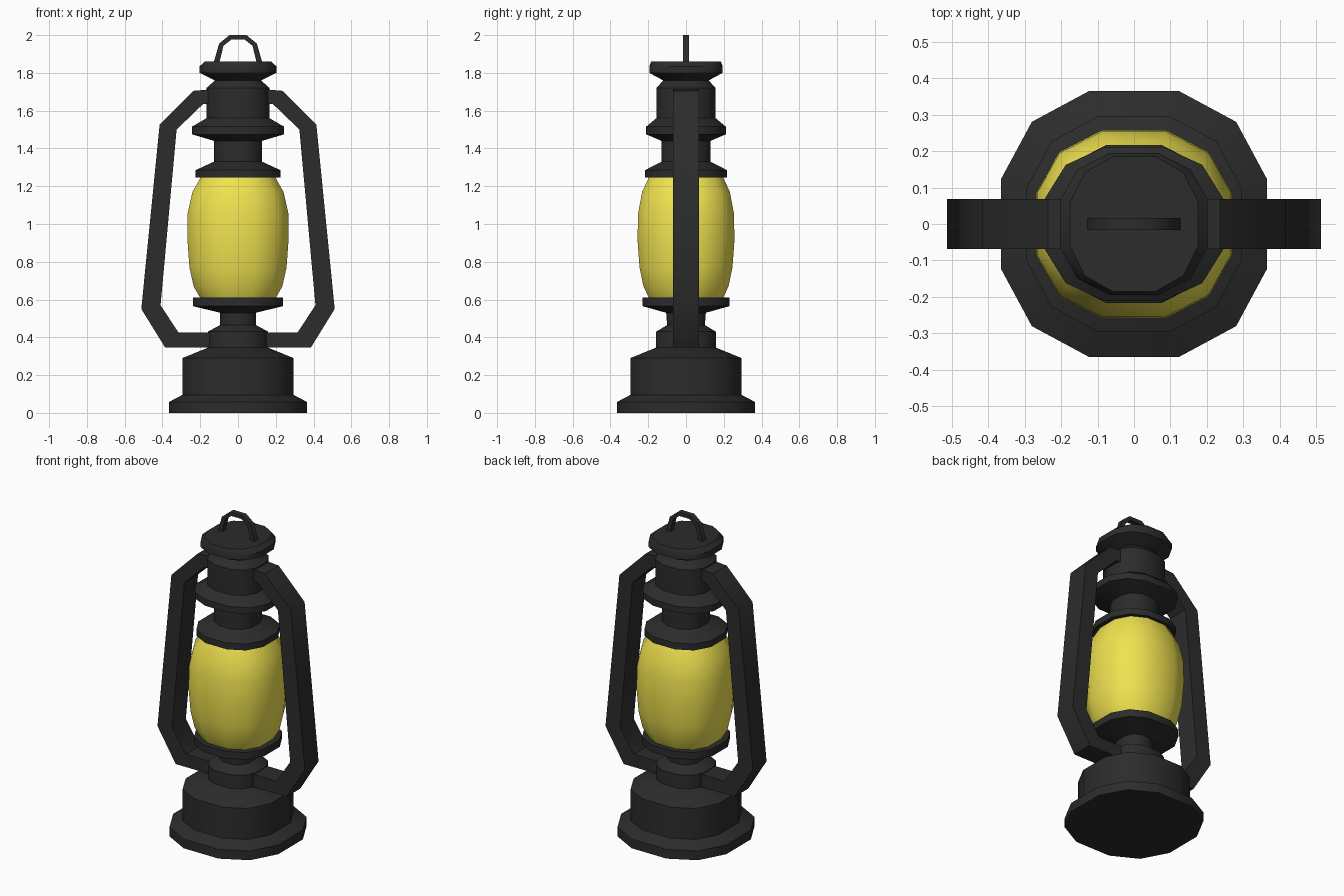
import bpy
import bmesh
import math

if "Cube" in bpy.data.objects:
    bpy.data.objects.remove(bpy.data.objects["Cube"])

# Twelve-sided rounded-square section shared by all turned parts
QUARTER = [(1, 0.334), (0.767, 0.767), (0.334, 1)]
SECTION = []
for k in range(4):
    for x, y in QUARTER:
        for _ in range(k):
            x, y = -y, x
        SECTION.append((x, y))


def material(name, colour):
    mat = bpy.data.materials.new(name)
    mat.diffuse_color = (*colour, 1)
    mat.use_nodes = True
    mat.node_tree.nodes["Principled BSDF"].inputs["Base Color"].default_value = mat.diffuse_color
    return mat


METAL = material("dark_metal", (0.025, 0.025, 0.025))
GLASS = material("yellow_glass", (0.87, 0.76, 0.08))


def finish(name, bm, mat):
    bmesh.ops.recalc_face_normals(bm, faces=bm.faces)
    mesh = bpy.data.meshes.new(name)
    bm.to_mesh(mesh)
    bm.free()
    mesh.materials.append(mat)
    obj = bpy.data.objects.new(name, mesh)
    bpy.context.collection.objects.link(obj)
    bpy.ops.object.select_all(action='DESELECT')
    obj.select_set(True)
    bpy.context.view_layer.objects.active = obj
    bpy.ops.object.shade_smooth_by_angle(angle=math.radians(40))
    return obj


def turned(name, profile, mat, caps=True):
    """Loft the section through (z, half width x, half width y) rings."""
    bm = bmesh.new()
    rings = [[bm.verts.new((x * rx, y * ry, z)) for x, y in SECTION]
             for z, rx, ry in profile]
    n = len(SECTION)
    for a, b in zip(rings, rings[1:]):
        for i in range(n):
            j = (i + 1) % n
            bm.faces.new((a[i], a[j], b[j], b[i]))
    if caps:
        bm.faces.new(rings[0])
        bm.faces.new(rings[-1])
    return finish(name, bm, mat)


def strip(name, outer, inner, half, mat):
    """Rectangular bar between an outer and inner outline in the xz plane."""
    bm = bmesh.new()
    rings = [[bm.verts.new(p) for p in ((ox, -half, oz), (ox, half, oz),
                                        (ix, half, iz), (ix, -half, iz))]
             for (ox, oz), (ix, iz) in zip(outer, inner)]
    for a, b in zip(rings, rings[1:]):
        for i in range(4):
            j = (i + 1) % 4
            bm.faces.new((a[i], a[j], b[j], b[i]))
    bm.faces.new(rings[0])
    bm.faces.new(rings[-1])
    return finish(name, bm, mat)


# Fuel tank, neck and lower glass holder
turned("fuel_tank", [
    (0, 0.365, 0.365), (0.058, 0.365, 0.365), (0.095, 0.295, 0.295),
    (0.29, 0.295, 0.295), (0.345, 0.16, 0.16), (0.43, 0.16, 0.158),
    (0.465, 0.095, 0.1), (0.53, 0.095, 0.105), (0.565, 0.237, 0.23),
    (0.61, 0.237, 0.23)], METAL)

# Glass globe
turned("glass_globe", [
    (0.605, 0.198, 0.195), (0.67, 0.235, 0.225), (0.77, 0.257, 0.246),
    (0.92, 0.268, 0.257), (1.06, 0.266, 0.253), (1.17, 0.241, 0.232),
    (1.25, 0.195, 0.195)], GLASS, caps=False)

# Chimney with its stacked flanges and cap
turned("chimney", [
    (1.245, 0.225, 0.217), (1.285, 0.225, 0.217), (1.33, 0.127, 0.13),
    (1.44, 0.127, 0.13), (1.475, 0.244, 0.211), (1.515, 0.244, 0.211),
    (1.56, 0.167, 0.157), (1.72, 0.167, 0.157), (1.76, 0.122, 0.12),
    (1.8, 0.203, 0.194), (1.835, 0.203, 0.194), (1.86, 0.175, 0.185)], METAL)

# Side tubes, mirrored left and right
TUBE_OUT = [(0.1, 0.345), (0.385, 0.345), (0.512, 0.55), (0.415, 1.525),
            (0.235, 1.705), (0.12, 1.715)]
TUBE_IN = [(0.1, 0.425), (0.315, 0.425), (0.41, 0.57), (0.325, 1.5),
           (0.185, 1.635), (0.12, 1.635)]
for side, s in (("left", -1), ("right", 1)):
    strip(f"{side}_side_tube", [(s * x, z) for x, z in TUBE_OUT],
          [(s * x, z) for x, z in TUBE_IN], 0.068, METAL)

# Hanging loop on top
LOOP_OUT = [(0.13, 1.85), (0.1, 1.955), (0.045, 2.0)]
LOOP_IN = [(0.1, 1.85), (0.077, 1.943), (0.035, 1.977)]
strip("hanging_loop",
      LOOP_OUT + [(-x, z) for x, z in reversed(LOOP_OUT)],
      LOOP_IN + [(-x, z) for x, z in reversed(LOOP_IN)], 0.017, METAL)
